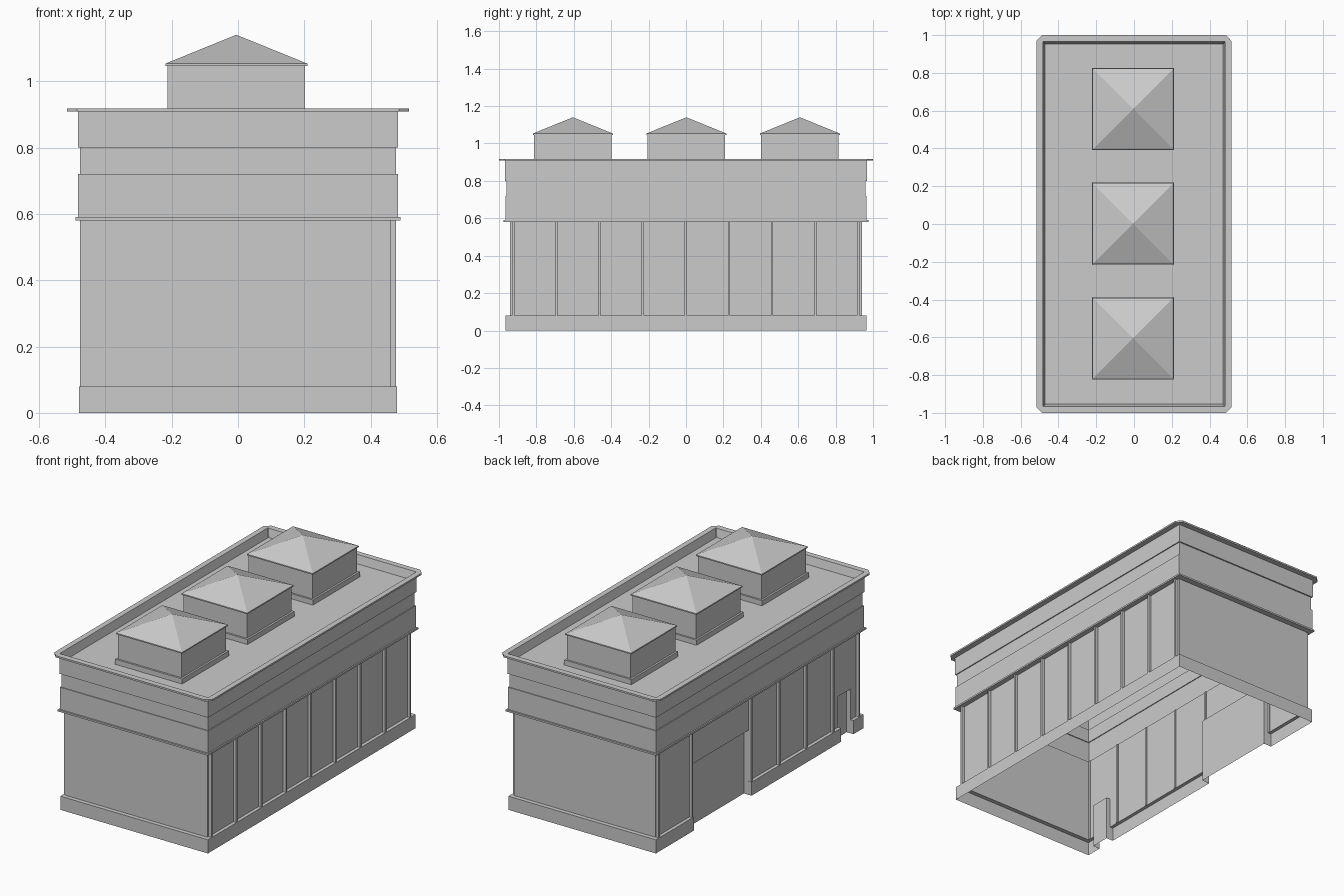
import bpy, bmesh
from mathutils import Vector

if "Cube" in bpy.data.objects:
    bpy.data.objects.remove(bpy.data.objects["Cube"])


def finish(name, bm, recalc=True):
    if recalc:
        bmesh.ops.recalc_face_normals(bm, faces=bm.faces[:])
    me = bpy.data.meshes.new(name)
    bm.to_mesh(me)
    bm.free()
    ob = bpy.data.objects.new(name, me)
    bpy.context.collection.objects.link(ob)
    return ob


def ring(bm, hx, hy, z, c=0.0, cx=0.0, cy=0.0):
    """Rectangle of vertices, with cut corners when c > 0."""
    pts = []
    for sx, sy in ((1, -1), (1, 1), (-1, 1), (-1, -1)):
        a = (sx * (hx - c), sy * hy)
        b = (sx * hx, sy * (hy - c))
        pair = [a, b] if sx * sy < 0 else [b, a]
        pts += pair if c else [a]
    return [bm.verts.new((cx + x, cy + y, z)) for x, y in pts]


def loft(bm, rings, cap_start=False, cap_end=False):
    for a, b in zip(rings, rings[1:]):
        n = len(a)
        for i in range(n):
            j = (i + 1) % n
            bm.faces.new((a[i], a[j], b[j], b[i]))
    if cap_start:
        bm.faces.new(rings[0][::-1])
    if cap_end:
        bm.faces.new(rings[-1])


def box(name, x0, x1, y0, y1, z0, z1):
    bm = bmesh.new()
    cx, cy, hx, hy = (x0 + x1) / 2, (y0 + y1) / 2, (x1 - x0) / 2, (y1 - y0) / 2
    loft(bm, [ring(bm, hx, hy, z, 0, cx, cy) for z in (z0, z1)], True, True)
    return finish(name, bm)


BASE_X, WALL_X, BASE_Z = 0.48, 0.46, 0.08
# Openings on the left side: y0, y1, height, x of the recessed panel
OPENINGS = {"large_gate": (0.077, 0.61, 0.38, -0.43),
            "small_door": (-0.87, -0.755, 0.26, -0.435)}

# Outer shell: base, wall, ledge and three bands, open underneath
bm = bmesh.new()
profile = [(0.48, 0.965, 0), (0.48, 0.965, 0.08), (0.46, 0.94, 0.08), (0.46, 0.94, 0.58),
           (0.49, 0.975, 0.58), (0.49, 0.975, 0.59), (0.482, 0.965, 0.59), (0.482, 0.965, 0.72),
           (0.477, 0.96, 0.72), (0.477, 0.96, 0.80), (0.483, 0.968, 0.80), (0.483, 0.968, 0.91)]
loft(bm, [ring(bm, *p) for p in profile])
bmesh.ops.recalc_face_normals(bm, faces=bm.faces[:])


def left_faces():
    return [f for f in bm.faces if f.calc_center_median().x < -0.4
            and f.calc_center_median().z < 0.57
            and max(v.co.x for v in f.verts) < -0.45]


# Cut the two openings out of the left side
for y0, y1, h, back in OPENINGS.values():
    for co, no in (((0, y0, 0), (0, 1, 0)), ((0, y1, 0), (0, 1, 0)), ((0, 0, h), (0, 0, 1))):
        fs = left_faces()
        geom = fs + list({e for f in fs for e in f.edges}) + list({v for f in fs for v in f.verts})
        bmesh.ops.bisect_plane(bm, geom=geom, plane_co=Vector(co), plane_no=Vector(no))
    gone = [f for f in left_faces() if y0 < f.calc_center_median().y < y1
            and f.calc_center_median().z < h]
    bmesh.ops.delete(bm, geom=gone, context='FACES')
finish("building_shell", bm, False)

# Recess linings behind the openings
for name, (y0, y1, h, back) in OPENINGS.items():
    bm = bmesh.new()
    side = [(back, 0), (-BASE_X, 0), (-BASE_X, BASE_Z), (-WALL_X, BASE_Z), (-WALL_X, h), (back, h)]
    a, b = [[bm.verts.new((x, y, z)) for x, z in side] for y in (y0, y1)]
    bm.faces.new(a[::-1])
    bm.faces.new(b)
    bm.faces.new((a[0], a[5], b[5], b[0]))
    bm.faces.new((a[5], a[4], b[4], b[5]))
    finish(name + "_recess", bm)

# Flared rim with cut corners, sloping parapet and sunken roof
bm = bmesh.new()
loft(bm, [ring(bm, *p) for p in ((0.482, 0.967, 0.908, 0.003), (0.515, 1.0, 0.908, 0.03),
                                 (0.515, 1.0, 0.918, 0.03), (0.483, 0.966, 0.918, 0.003),
                                 (0.47, 0.954, 0.87, 0.003))], False, True)
finish("roof_rim", bm)

# Pilasters: evenly spaced on the right, wider gaps on the left
for i in range(9):
    y = -0.923 + i * 0.2305
    box("right_pilaster", WALL_X - 0.005, 0.477, y - 0.006, y + 0.006, BASE_Z, 0.58)
for y in (-0.93, -0.69, -0.44, -0.19, 0.07, 0.62, 0.93):
    box("left_pilaster", -0.477, -WALL_X + 0.005, y - 0.006, y + 0.006, BASE_Z, 0.58)

# Three roof lanterns with curb, box, eave and pyramid
for cy in (-0.607, 0.0, 0.607):
    bm = bmesh.new()
    rings = [ring(bm, h, h, z, 0, -0.005, cy + 0.002) for h, z in (
        (0.218, 0.87), (0.218, 0.9), (0.207, 0.9), (0.207, 1.046),
        (0.214, 1.046), (0.214, 1.053))]
    loft(bm, rings)
    tip = bm.verts.new((-0.005, cy + 0.002, 1.14))
    top = rings[-1]
    for i in range(4):
        bm.faces.new((top[i], top[(i + 1) % 4], tip))
    finish("roof_lantern", bm)
